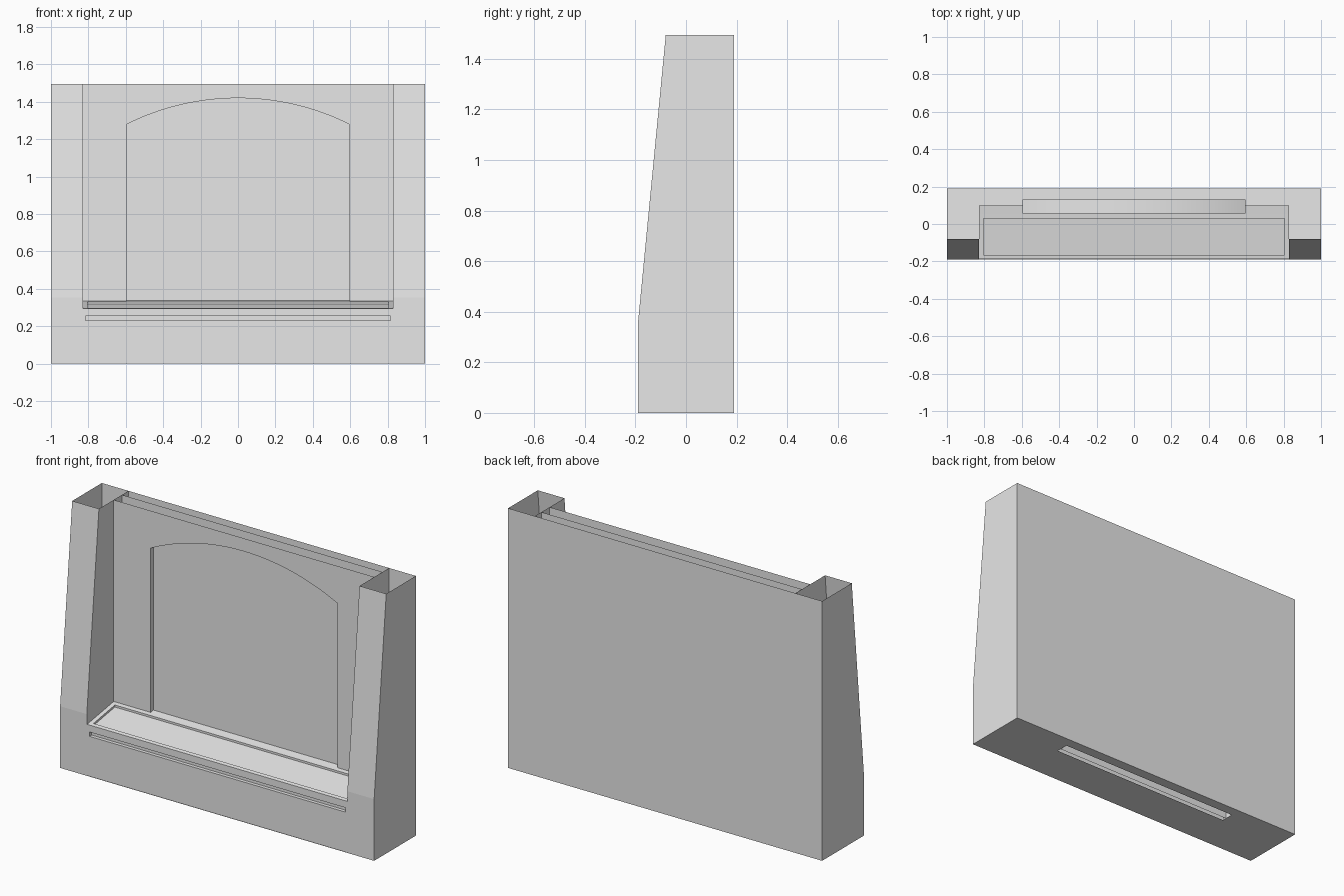
import bpy, math

cube = bpy.data.objects.get("Cube")
if cube:
    bpy.data.objects.remove(cube, do_unlink=True)

plaster = bpy.data.materials.new("light_grey_plaster")
plaster.use_nodes = True
plaster.diffuse_color = (0.8, 0.8, 0.8, 1)
plaster.node_tree.nodes["Principled BSDF"].inputs["Base Color"].default_value = (0.8, 0.8, 0.8, 1)

H = 1.495                       # overall height
FRONT, BACK = -0.19, 0.19       # outer depth
INNER = 0.83                    # inner side of the pillars
PANEL, LINER = 0.055, 0.13      # back panel and lining behind it
NW, SPRING, CROWN = 0.595, 1.28, 1.42   # niche half width, arch start, arch top
NOSE = -0.187                   # front of the hearth


def sheet(name, polys, mirror=False, smooth=False):
    """Open shell made of polygons, welded where they meet."""
    index, faces = {}, []
    for poly in polys:
        faces.append([index.setdefault(tuple(round(c, 4) for c in p), len(index)) for p in poly])
    mesh = bpy.data.meshes.new(name)
    mesh.from_pydata(list(index), [], faces)
    mesh.materials.append(plaster)
    obj = bpy.data.objects.new(name, mesh)
    bpy.context.collection.objects.link(obj)
    if mirror:
        obj.modifiers.new("Mirror", 'MIRROR').use_axis[0] = True
    if smooth:
        bpy.ops.object.select_all(action='DESELECT')
        obj.select_set(True)
        bpy.context.view_layer.objects.active = obj
        bpy.ops.object.shade_smooth_by_angle(angle=math.radians(30))
    return obj


def upright(x0, x1, y, z0, z1):
    """Quad facing the front."""
    return [(x0, y, z0), (x1, y, z0), (x1, y, z1), (x0, y, z1)]


def seat_z(y):
    return 0.295 + 0.163 * (y - NOSE)


def slab(x0, x1, y0, y1, drop=0.0):
    """Quad facing up on the sloping hearth plane."""
    return [(x, y, seat_z(y) - drop) for x, y in ((x0, y0), (x1, y0), (x1, y1), (x0, y1))]


def ground(x0, x1, y0, y1):
    """Quad facing down on the base."""
    return [(x0, y0, 0), (x0, y1, 0), (x1, y1, 0), (x1, y0, 0)]


def bridge(a, b):
    """Quads between two matching loops."""
    n = len(a)
    return [[a[i], a[(i + 1) % n], b[(i + 1) % n], b[i]] for i in range(n)]


# Hollow tapered pillars, open at the top
profile = [(FRONT, 0), (BACK, 0), (BACK, H), (-0.08, H), (FRONT, 0.355)]
outer = [(1, y, z) for y, z in profile]
inner = [(INNER, y, z) for y, z in profile]
walls = bridge(inner, outer)
sheet("pillars", [outer, inner[::-1], walls[1], walls[3], walls[4]], mirror=True)

# Base with the long slot under the niche
sheet("base", [ground(-1, 1, FRONT, PANEL), ground(-1, 1, LINER, BACK),
               ground(-1, -NW, PANEL, LINER), ground(NW, 1, PANEL, LINER)])

# Rear wall and the lining in front of it
sheet("rear_wall", [upright(-INNER, INNER, BACK, 0, H)[::-1]])
sheet("lining", [upright(-INNER, INNER, LINER, 0, H)])

# Arch line as a shallow circular segment
rise = CROWN - SPRING
radius = (NW ** 2 + rise ** 2) / (2 * rise)
half = math.asin(NW / radius)
steps = 32
arch = [(radius * math.sin(a), CROWN - radius + radius * math.cos(a))
        for a in (-half + 2 * half * i / steps for i in range(steps + 1))]

# Front panel with the arched opening
panel = [upright(-INNER, -NW, PANEL, 0, SPRING), upright(NW, INNER, PANEL, 0, SPRING)]
panel.append([(-INNER, PANEL, SPRING), (-NW, PANEL, SPRING), (-NW, PANEL, H), (-INNER, PANEL, H)])
panel.append([(NW, PANEL, SPRING), (INNER, PANEL, SPRING), (INNER, PANEL, H), (NW, PANEL, H)])
for (xa, za), (xb, zb) in zip(arch, arch[1:]):
    panel.append([(xa, PANEL, za), (xb, PANEL, zb), (xb, PANEL, H), (xa, PANEL, H)])
sheet("arched_panel", panel)

# Jambs and arch soffit of the niche
outline = [(-NW, 0)] + arch + [(NW, 0)]
reveal = [[(xa, PANEL, za), (xa, LINER, za), (xb, LINER, zb), (xb, PANEL, zb)]
          for (xa, za), (xb, zb) in zip(outline, outline[1:])]
sheet("niche_reveal", reveal, smooth=True)

# Flat infill standing inside the niche
sheet("niche_infill", [[(x, 0.08, z) for x, z in reversed(outline)]])

# Sloping hearth with a shallow sunken tray
TX, T0, T1, DROP = 0.805, -0.165, 0.03, 0.012
rim = slab(-TX, TX, T0, T1)
tray = slab(-TX, TX, T0, T1, DROP)
hearth = [slab(-INNER, INNER, NOSE, T0), slab(-INNER, INNER, T1, PANEL),
          slab(-INNER, -TX, T0, T1), slab(TX, INNER, T0, T1), tray]
hearth += bridge(rim, tray)
hearth += [slab(-INNER, -NW, PANEL, 0.1), slab(NW, INNER, PANEL, 0.1),
           slab(-NW, NW, PANEL, 0.08)]
sheet("hearth", hearth)

# Hearth front with the long recessed groove
GX, G0, G1 = 0.815, 0.23, 0.255
mouth = upright(-GX, GX, NOSE, G0, G1)
bed = upright(-GX, GX, NOSE + 0.02, G0, G1)
sheet("hearth_front", [upright(-INNER, INNER, NOSE, 0, G0),
                       upright(-INNER, INNER, NOSE, G1, seat_z(NOSE)),
                       upright(-INNER, -GX, NOSE, G0, G1),
                       upright(GX, INNER, NOSE, G0, G1), bed] + bridge(mouth, bed))
